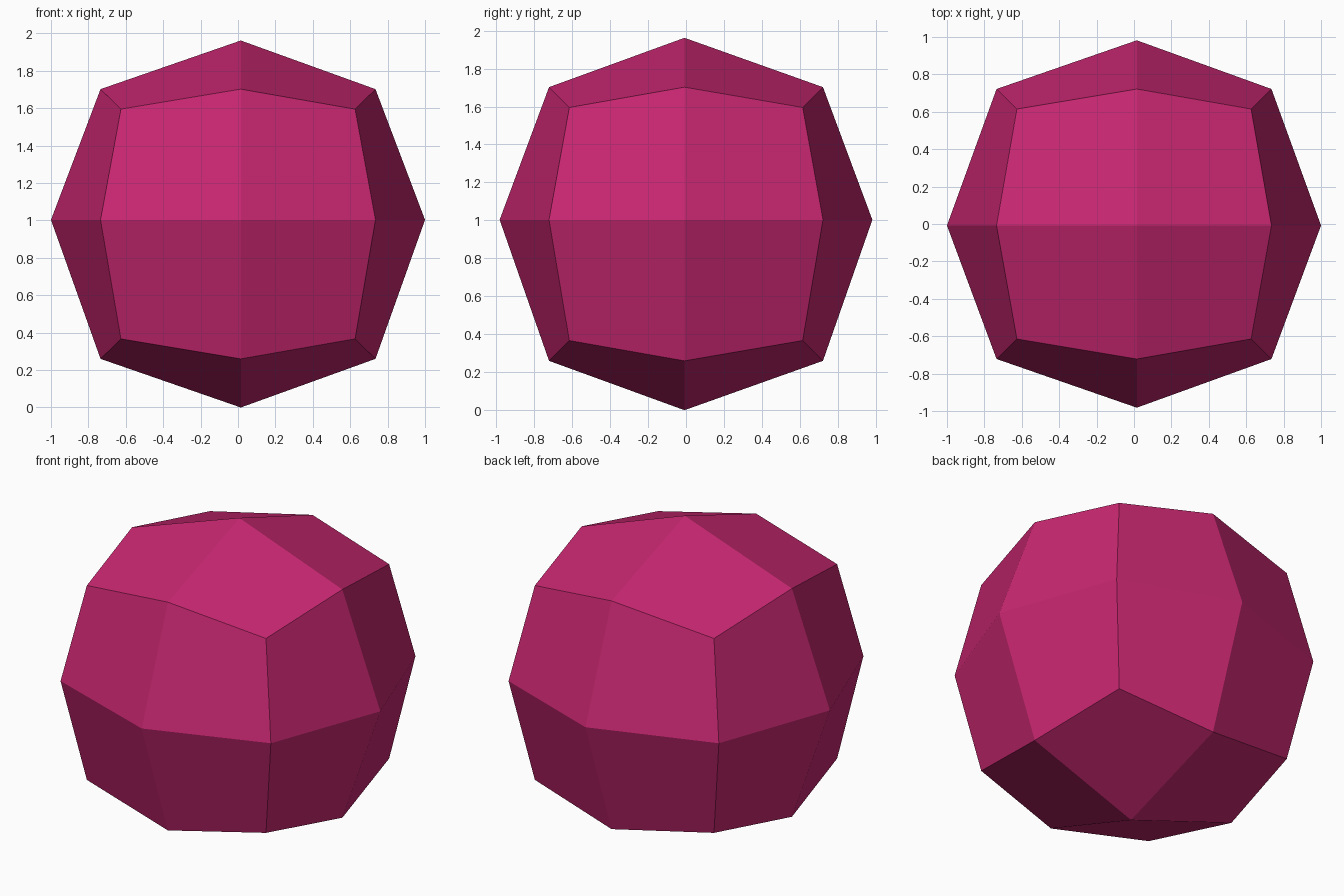
import bpy
import bmesh
from mathutils import Vector

default_cube = bpy.data.objects.get("Cube")
if default_cube:
    bpy.data.objects.remove(default_cube, do_unlink=True)

# One flat magenta for the whole ball
magenta = bpy.data.materials.new("magenta")
magenta.use_nodes = True
colour = (0.57, 0.02, 0.162, 1)
magenta.diffuse_color = colour
magenta.node_tree.nodes["Principled BSDF"].inputs["Base Color"].default_value = colour

HALF = Vector((1.0, 0.982, 0.981))        # half extents
MID = Vector((0.015, -0.008, 0.022))      # slight shift of the middle rings
REACH = {1: 1.0, 2: 0.735, 3: 0.626}      # face centre, edge middle, corner

# Cube split once in each direction, then rounded out
bm = bmesh.new()
bmesh.ops.create_cube(bm, size=2)
bmesh.ops.subdivide_edges(bm, edges=bm.edges[:], cuts=1, use_grid_fill=True)
for v in bm.verts:
    signs = [round(c) for c in v.co]
    reach = REACH[sum(abs(s) for s in signs)]
    v.co = [s * reach * h if s else m for s, h, m in zip(signs, HALF, MID)]
    v.co.z += HALF.z
bmesh.ops.recalc_face_normals(bm, faces=bm.faces[:])

mesh = bpy.data.meshes.new("faceted_ball")
bm.to_mesh(mesh)
bm.free()
mesh.materials.append(magenta)
ball = bpy.data.objects.new("faceted_ball", mesh)
bpy.context.collection.objects.link(ball)
